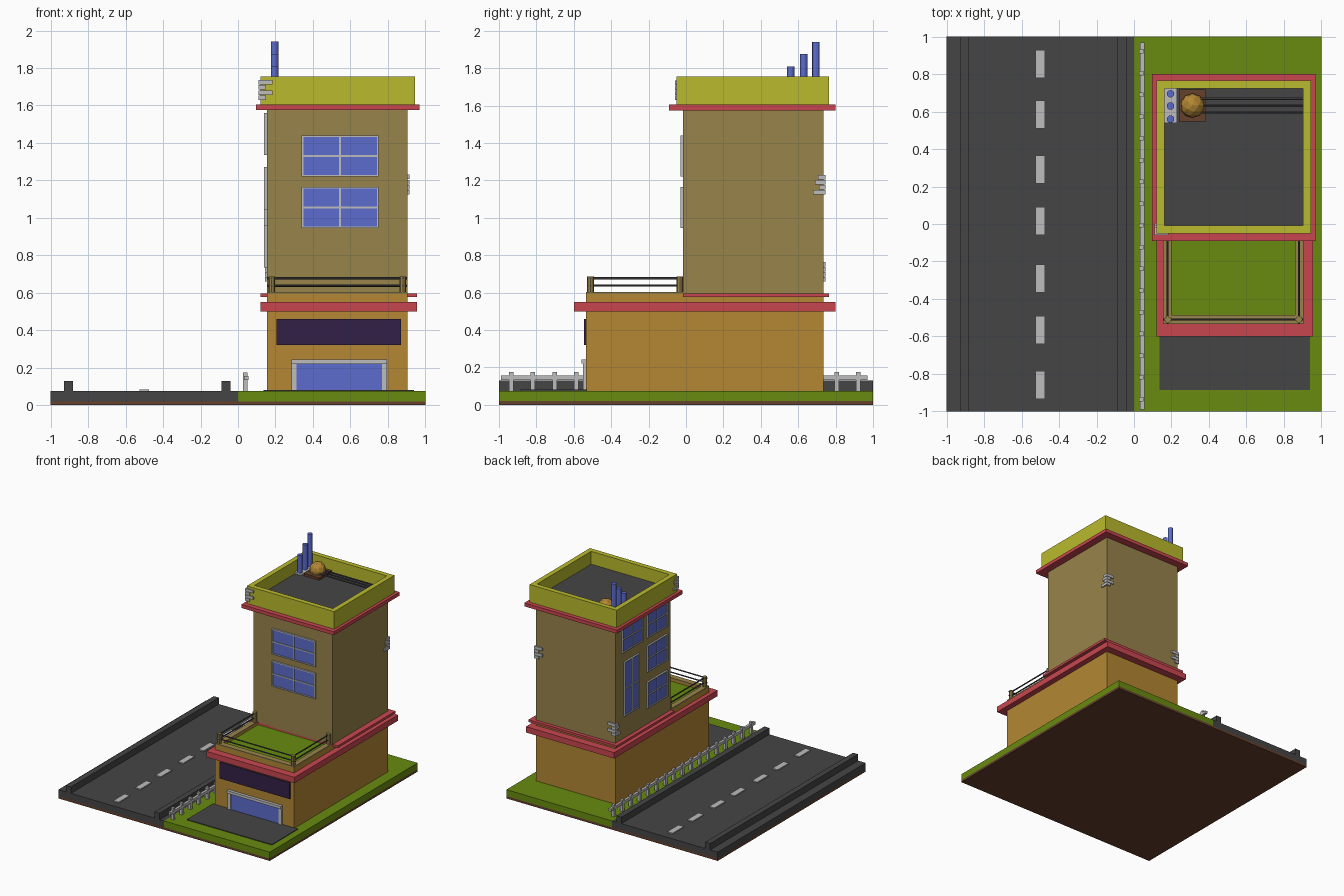
import bpy, bmesh
from mathutils import Matrix, Vector

if "Cube" in bpy.data.objects:
    bpy.data.objects.remove(bpy.data.objects["Cube"])


def material(name, r, g, b):
    m = bpy.data.materials.new(name)
    m.diffuse_color = (r, g, b, 1)
    m.use_nodes = True
    m.node_tree.nodes["Principled BSDF"].inputs["Base Color"].default_value = m.diffuse_color
    return m


ASPHALT = material("asphalt_grey", 0.06, 0.06, 0.06)
GRASS = material("grass_green", 0.14, 0.26, 0.005)
RED = material("trim_red", 0.58, 0.062, 0.078)
YELLOW = material("parapet_yellow", 0.49, 0.49, 0.027)
ORANGE = material("wall_orange", 0.456, 0.242, 0.034)
TAN = material("wall_tan", 0.314, 0.227, 0.069)
BLUE = material("glass_blue", 0.107, 0.15, 0.61)
GREY = material("light_grey", 0.515, 0.515, 0.515)
PURPLE = material("sign_purple", 0.034, 0.014, 0.061)
BROWN = material("soil_brown", 0.13, 0.052, 0.025)


def finish(name, bm, mats):
    me = bpy.data.meshes.new(name)
    bm.to_mesh(me)
    bm.free()
    for m in mats:
        me.materials.append(m)
    ob = bpy.data.objects.new(name, me)
    bpy.context.collection.objects.link(ob)
    return ob


def boxes(name, items):
    """One object from (x0, x1, y0, y1, z0, z1, material) boxes."""
    bm = bmesh.new()
    mats = []
    for x0, x1, y0, y1, z0, z1, mat in items:
        if mat not in mats:
            mats.append(mat)
        mtx = Matrix.Translation(((x0 + x1) / 2, (y0 + y1) / 2, (z0 + z1) / 2)) \
            @ Matrix.Diagonal((x1 - x0, y1 - y0, z1 - z0, 1))
        verts = bmesh.ops.create_cube(bm, size=1, matrix=mtx)["verts"]
        for f in {f for v in verts for f in v.link_faces}:
            f.material_index = mats.index(mat)
    return finish(name, bm, mats)


def box(name, *args):
    return boxes(name, [args])


def rod(name, a, b, radius, sides, mat):
    """Straight prism from a to b."""
    a, b = Vector(a), Vector(b)
    d = b - a
    mtx = Matrix.Translation((a + b) / 2) @ d.to_track_quat("Z", "Y").to_matrix().to_4x4()
    bm = bmesh.new()
    bmesh.ops.create_cone(bm, cap_ends=True, segments=sides, radius1=radius,
                          radius2=radius, depth=d.length, matrix=mtx)
    return finish(name, bm, [mat])


def ring(name, x0, x1, y0, y1, z0, z1, t, mat):
    """Hollow square wall with mitred corners, thickness t."""
    bm = bmesh.new()
    loops = []
    for i, z in ((0, z0), (0, z1), (t, z1), (t, z0)):
        loops.append([bm.verts.new(p) for p in (
            (x0 + i, y0 + i, z), (x1 - i, y0 + i, z), (x1 - i, y1 - i, z), (x0 + i, y1 - i, z))])
    for k in range(4):
        lo, hi = loops[k], loops[(k + 1) % 4]
        for j in range(4):
            n = (j + 1) % 4
            bm.faces.new((lo[j], lo[n], hi[n], hi[j]))
    return finish(name, bm, [mat])


def window(name, axis, wall, u0, u1, z0, z1, rows=2):
    """Framed window on a wall facing -y or -x."""
    def put(a0, a1, b0, b1, depth, mat):
        if axis == "y":
            return (a0, a1, wall - depth, wall + 0.004, b0, b1, mat)
        return (wall - depth, wall + 0.004, a0, a1, b0, b1, mat)
    b, um = 0.009, (u0 + u1) / 2
    parts = [put(u0 + 0.002, u1 - 0.002, z0 + 0.002, z1 - 0.002, 0.007, BLUE),
             put(u0, u0 + b, z0, z1, 0.015, GREY), put(u1 - b, u1, z0, z1, 0.015, GREY),
             put(um - 0.005, um + 0.005, z0 + b, z1 - b, 0.012, GREY)]
    for k in range(rows + 1):
        z = z0 + b / 2 + (z1 - z0 - b) * k / rows
        parts.append(put(u0 + b, u1 - b, z - b / 2, z + b / 2, 0.014, GREY))
    boxes(name, parts)


def corner_bricks(name, cx, cy, sx, sy, z0):
    """Exposed bricks wrapping a corner; sx, sy point along the walls."""
    parts = []
    for k, (w, d) in enumerate(((0.03, 0.055), (0.065, 0.025), (0.03, 0.045), (0.065, 0.03))):
        z = z0 + 0.027 * k
        for lx, ly in ((w, 0.006), (0.006, d)):
            xs = sorted((cx - sx * 0.01, cx + sx * lx))
            ys = sorted((cy - sy * 0.01, cy + sy * ly))
            parts.append((*xs, *ys, z, z + 0.024, GREY))
    boxes(name, parts)


# Ground, road and lawn
box("soil_base", -1, 1, -1, 1, 0, 0.02, BROWN)
box("road", -1, 0, -1, 1, 0.02, 0.075, ASPHALT)
box("lawn", 0, 1, -1, 1, 0.02, 0.075, GRASS)
box("driveway", 0.135, 0.94, -0.885, -0.53, 0.07, 0.081, ASPHALT)
for i, x in enumerate((-0.905, -0.065)):
    box(f"kerb_{i}", x - 0.024, x + 0.024, -1, 1, 0.075, 0.13, ASPHALT)
boxes("road_dashes", [(-0.525, -0.475, y - 0.075, y + 0.075, 0.07, 0.084, GREY)
                      for y in (0.855, 0.585, 0.29, 0.015, -0.29, -0.565, -0.86)])

# Roadside guard rail
boxes("guard_rail", [(0.033, 0.055, -0.99, 0.97, 0.133, 0.156, GREY)] +
      [(0.028, 0.052, y - 0.012, y + 0.012, 0.07, 0.175, GREY)
       for y in (-0.935 + 0.116 * k for k in range(17))])

# Ground floor
box("ground_floor", 0.155, 0.905, -0.535, 0.735, 0.07, 0.56, ORANGE)
box("lower_cornice", 0.12, 0.955, -0.6, 0.8, 0.5, 0.55, RED)
box("tower_foot", 0.155, 0.905, -0.015, 0.735, 0.55, 0.58, ORANGE)
box("upper_trim", 0.12, 0.955, -0.015, 0.765, 0.576, 0.596, RED)
box("shop_sign", 0.205, 0.87, -0.545, -0.53, 0.32, 0.46, PURPLE)
boxes("shop_door", [(0.31, 0.77, -0.542, -0.53, 0.075, 0.222, BLUE),
                    (0.285, 0.312, -0.55, -0.53, 0.075, 0.222, GREY),
                    (0.768, 0.795, -0.55, -0.53, 0.075, 0.222, GREY),
                    (0.285, 0.795, -0.56, -0.53, 0.22, 0.243, GREY)])

# Planted terrace with railing
box("terrace_grass", 0.19, 0.87, -0.5, -0.01, 0.55, 0.575, GRASS)
boxes("terrace_wall", [(x0, x1, y0, y1, z0, z1, m)
                       for x0, x1, y0, y1 in ((0.155, 0.2, -0.535, -0.015),
                                              (0.86, 0.905, -0.535, -0.015),
                                              (0.2, 0.86, -0.535, -0.485))
                       for z0, z1, m in ((0.545, 0.592, ORANGE), (0.592, 0.604, TAN))])
for side, x in (("left", 0.18), ("right", 0.88)):
    for end, y in (("front", -0.51), ("rear", -0.033)):
        rod(f"railing_post_{side}_{end}", (x, y, 0.6), (x, y, 0.686), 0.018, 8, TAN)
for i, z in enumerate((0.638, 0.677)):
    for side, x in (("left", 0.18), ("right", 0.88)):
        rod(f"railing_{side}_{i}", (x, -0.53, z), (x, -0.015, z), 0.006, 6, ASPHALT)
    rod(f"railing_front_{i}", (0.157, -0.51, z), (0.903, -0.51, z), 0.006, 6, ASPHALT)

# Tower and its windows
box("tower", 0.155, 0.905, -0.015, 0.735, 0.59, 1.58, TAN)
for i, z in enumerate((0.945, 1.22)):
    window(f"front_window_{i}", "y", -0.015, 0.34, 0.75, z, z + 0.22)
for i, z in enumerate((0.735, 1.045, 1.335)):
    window(f"left_window_{i}", "x", 0.155, 0.04, 0.315, z, z + 0.225)
window("left_window_rear", "x", 0.155, 0.365, 0.65, 1.335, 1.56)
window("left_window_tall", "x", 0.155, 0.42, 0.62, 0.785, 1.25)

# Roof
box("roof_cornice", 0.095, 0.97, -0.09, 0.8, 1.575, 1.605, RED)
ring("roof_parapet", 0.12, 0.945, -0.05, 0.765, 1.6, 1.755, 0.042, YELLOW)
box("roof_floor", 0.155, 0.91, -0.015, 0.73, 1.6, 1.645, ASPHALT)
box("chimney_plate", 0.162, 0.23, 0.54, 0.723, 1.64, 1.66, GREY)
for i, (y, top) in enumerate(((0.56, 1.81), (0.63, 1.875), (0.695, 1.94))):
    rod(f"chimney_{i}", (0.195, y, 1.65), (0.195, y, top), 0.02, 12, BLUE)
box("tank_base", 0.24, 0.385, 0.548, 0.718, 1.64, 1.665, BROWN)
bm = bmesh.new()
bmesh.ops.create_icosphere(bm, subdivisions=2, radius=0.065,
                           matrix=Matrix.Translation((0.312, 0.632, 1.688)))
finish("round_tank", bm, [ORANGE])
for i, y in enumerate((0.595, 0.632, 0.668)):
    rod(f"roof_pipe_{i}", (0.36, y, 1.675), (0.903, y, 1.675), 0.007, 6, ASPHALT)

# Exposed bricks at three corners
corner_bricks("bricks_parapet", 0.12, -0.05, 1, 1, 1.63)
corner_bricks("bricks_rear_right", 0.905, 0.735, -1, -1, 1.125)
corner_bricks("bricks_rear_left", 0.155, 0.735, 1, -1, 0.66)
